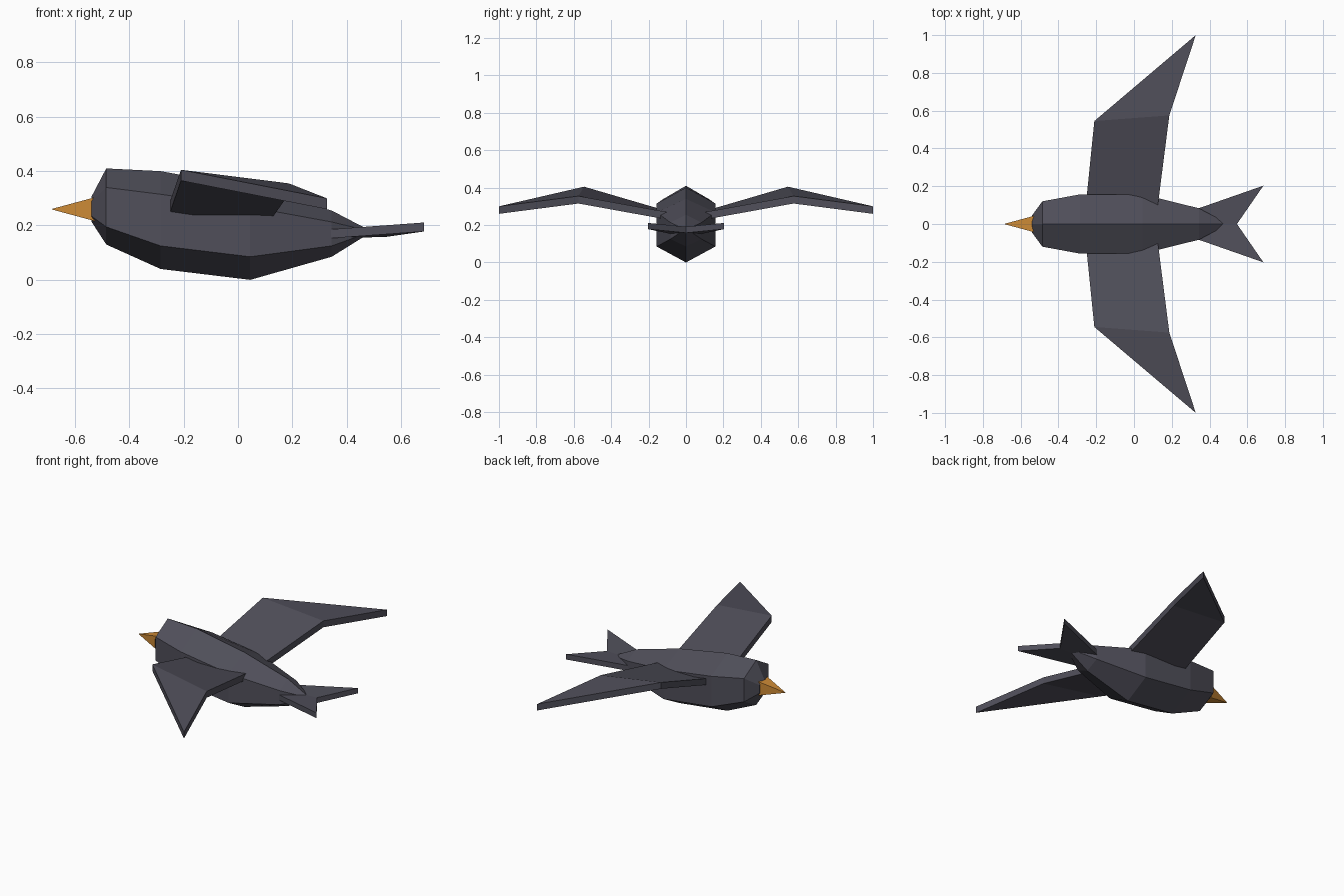
import bpy
import bmesh

cube = bpy.data.objects.get("Cube")
if cube:
    bpy.data.objects.remove(cube, do_unlink=True)


def material(name, color):
    mat = bpy.data.materials.new(name)
    mat.use_nodes = True
    mat.diffuse_color = color
    bsdf = mat.node_tree.nodes["Principled BSDF"]
    bsdf.inputs["Base Color"].default_value = color
    bsdf.inputs["Roughness"].default_value = 0.8
    return mat


feather = material("dark slate feathers", (0.08, 0.078, 0.102, 1))
horn = material("amber beak", (0.6, 0.25, 0.036, 1))


def finish(name, bm, mat):
    bmesh.ops.recalc_face_normals(bm, faces=bm.faces)
    mesh = bpy.data.meshes.new(name)
    bm.to_mesh(mesh)
    bm.free()
    mesh.materials.append(mat)
    obj = bpy.data.objects.new(name, mesh)
    bpy.context.scene.collection.objects.link(obj)
    return obj


def loft(name, rings, mat):
    """Skin a series of equal-sized rings and cap both ends."""
    bm = bmesh.new()
    loops = [[bm.verts.new(p) for p in ring] for ring in rings]
    for a, b in zip(loops, loops[1:]):
        for i in range(len(a)):
            j = (i + 1) % len(a)
            bm.faces.new((a[i], a[j], b[j], b[i]))
    bm.faces.new(loops[0])
    bm.faces.new(loops[-1])
    return finish(name, bm, mat)


def plate(name, points, faces, thickness, mat):
    """Thicken a folded sheet straight upwards."""
    bm = bmesh.new()
    verts = [bm.verts.new(p) for p in points]
    for f in faces:
        bm.faces.new([verts[i] for i in f])
    bottom = bm.faces[:]
    top = bmesh.ops.extrude_face_region(bm, geom=bottom, use_keep_orig=True)
    moved = [g for g in top["geom"] if isinstance(g, bmesh.types.BMVert)]
    bmesh.ops.translate(bm, verts=moved, vec=(0, 0, thickness))
    return finish(name, bm, mat)


def hexagon(x, width, top, upper, lower, bottom):
    return [(x, 0, top), (x, width, upper), (x, width, lower),
            (x, 0, bottom), (x, -width, lower), (x, -width, upper)]


# Body: six-sided hull from head to rump
sections = [
    (-0.54, 0.045, 0.305, 0.285, 0.235, 0.215),
    (-0.485, 0.12, 0.41, 0.34, 0.195, 0.13),
    (-0.285, 0.157, 0.40, 0.315, 0.125, 0.04),
    (0.045, 0.157, 0.34, 0.268, 0.085, 0.0),
    (0.345, 0.083, 0.255, 0.213, 0.125, 0.085),
    (0.485, 0.008, 0.182, 0.179, 0.175, 0.172),
]
loft("body", [hexagon(*s) for s in sections], feather)


# Beak: four-sided pyramid
def square(x, z, r):
    return [(x, y * r, z + h * r) for y, h in ((-1, -1), (1, -1), (1, 1), (-1, 1))]


loft("beak", [square(-0.515, 0.26, 0.047), square(-0.685, 0.26, 0.001)], horn)

# Wings: swept plates folded at the wrist, mirrored across the body
wing = [(-0.26, 0.05, 0.22), (-0.21, 0.545, 0.365), (0.327, 1.0, 0.26),
        (0.187, 0.575, 0.315), (0.12, 0.05, 0.22)]
wings = plate("wings", wing, [(0, 1, 3, 4), (1, 2, 3)], 0.04, feather)
mirror = wings.modifiers.new("Mirror", "MIRROR")
mirror.use_axis = (False, True, False)

# Tail: forked plate with raised tips
tail = [(0.342, 0, 0.153), (0.342, 0.083, 0.153), (0.685, 0.203, 0.178),
        (0.545, 0, 0.158), (0.685, -0.203, 0.178), (0.342, -0.083, 0.153)]
plate("tail", tail, [(0, 1, 2, 3), (0, 3, 4, 5)], 0.033, feather)
